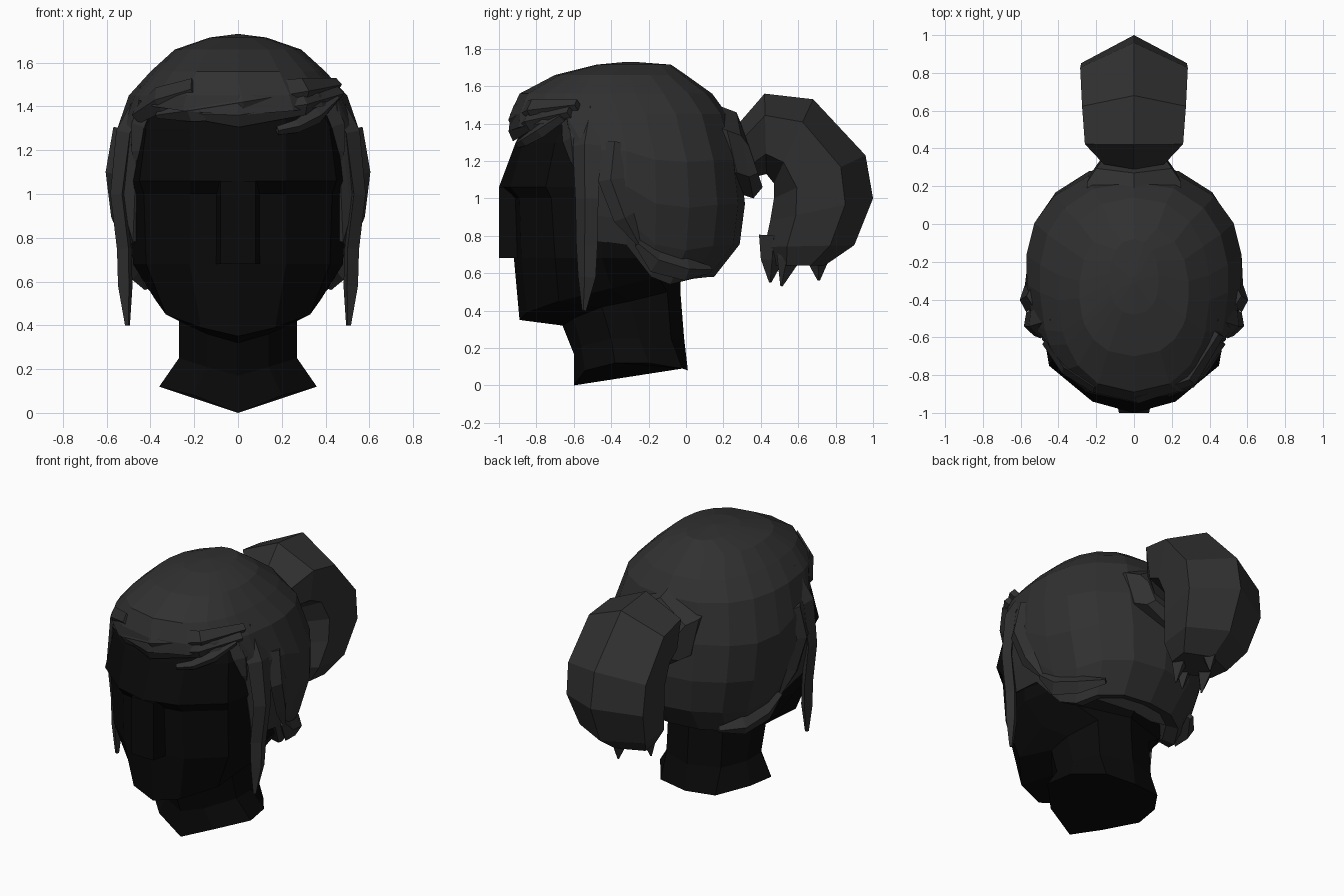
import bpy, math
from mathutils import Vector as V

if "Cube" in bpy.data.objects:
    bpy.data.objects.remove(bpy.data.objects["Cube"])


def material(name, c):
    m = bpy.data.materials.new(name)
    m.diffuse_color = (c, c, c, 1)
    m.use_nodes = True
    m.node_tree.nodes["Principled BSDF"].inputs["Base Color"].default_value = m.diffuse_color
    return m


SKIN, HAIR = material("dark_skin", 0.003), material("dark_hair", 0.03)


def loft(name, rings, mat):
    """Closed skin over rings of equal point count, capped at both ends."""
    n = len(rings[0])
    verts = [p for r in rings for p in r]
    faces = [(i*n+j, i*n+(j+1) % n, (i+1)*n+(j+1) % n, (i+1)*n+j)
             for i in range(len(rings)-1) for j in range(n)]
    faces += [tuple(range(n))[::-1], tuple(range(len(verts)-n, len(verts)))]
    me = bpy.data.meshes.new(name)
    me.from_pydata(verts, [], faces)
    ob = bpy.data.objects.new(name, me)
    bpy.context.collection.objects.link(ob)
    me.materials.append(mat)
    bpy.context.view_layer.objects.active = ob
    bpy.ops.object.mode_set(mode='EDIT')
    bpy.ops.mesh.select_all(action='SELECT')
    bpy.ops.mesh.normals_make_consistent(inside=False)
    bpy.ops.object.mode_set(mode='OBJECT')
    return ob


def mirrored(half):
    """Half outline from front centre to back centre -> full ring."""
    return half + [(-x, y, z) for x, y, z in half[-2:0:-1]]


def level(z, *pts):
    return [(x, y, z) for x, y in pts]


# Head and neck: horizontal rings from collar to crown
head = [
    [(0, -.60, 0), (.2, -.54, .08), (.36, -.38, .12), (.33, -.2, .12), (.2, -.02, .09), (0, .01, .08)],
    [(0, -.60, .17), (.14, -.56, .21), (.27, -.4, .25), (.27, -.25, .25), (.2, -.08, .25), (0, -.01, .25)],
    [(0, -.66, .32), (.14, -.6, .36), (.27, -.45, .42), (.27, -.3, .45), (.2, -.1, .5), (0, -.03, .5)],
    [(0, -.89, .35), (.17, -.85, .39), (.33, -.68, .45), (.38, -.4, .52), (.32, -.15, .58), (0, -.03, .56)],
    level(.68, (0, -.92), (.22, -.88), (.42, -.7), (.48, -.45), (.42, -.1), (0, .1)),
    level(1.0, (0, -.93), (.22, -.89), (.43, -.72), (.49, -.45), (.46, -.1), (0, .2)),
    level(1.06, (0, -1), (.22, -.94), (.45, -.75), (.5, -.45), (.46, -.1), (0, .2)),
    level(1.3, (0, -.91), (.22, -.87), (.42, -.7), (.48, -.45), (.44, -.1), (0, .15)),
    level(1.5, (0, -.8), (.2, -.75), (.32, -.6), (.36, -.45), (.3, -.1), (0, .05)),
]
loft("head", [mirrored(h) for h in head], SKIN)
loft("nose", [mirrored(level(z, (0, -1), (.08, -1), (.1, -.9), (0, -.88))) for z in (.68, 1.06)], SKIN)

# Hair cap: outline per height (z, front y, back y, centre y, half width)
SHAPE = [(.54, -.9, .10, -.25, .42), (.58, -.95, .15, -.25, .43), (.70, -.95, .27, -.25, .48),
         (.86, -.95, .32, -.25, .54), (1.1, -.95, .31, -.25, .585), (1.33, -.95, .26, -.25, .56),
         (1.45, -.94, .22, -.3, .50), (1.56, -.89, .14, -.35, .40), (1.66, -.7, 0, -.36, .29),
         (1.715, -.48, -.08, -.3, .13)]


def cap_point(a, z, s=1.0):
    z0 = min(max(z, SHAPE[0][0]), SHAPE[-1][0])
    i = next(k for k in range(1, len(SHAPE)) if z0 <= SHAPE[k][0])
    lo, hi = SHAPE[i-1], SHAPE[i]
    t = (z0-lo[0])/(hi[0]-lo[0])
    _, f, b, c, w = [p+(q-p)*t for p, q in zip(lo, hi)]
    co, si = math.cos(math.radians(a)), math.sin(math.radians(a))
    sgn = 1 if co > 0 else -1
    y = sgn*abs(co)**.87*((f-c) if co > 0 else (c-b))
    return (s*w*abs(si)**.87, c+s*y, z)


HAIRLINE = [(0, 1.36), (25, 1.38), (45, 1.40), (61, 1.43), (69, .78), (86, .75), (97, .58),
            (115, .54), (135, .57), (158, .58), (180, .58)]
cap = [mirrored([cap_point(a, z+.02, .8) for a, z in HAIRLINE])]
for t in (0, .2, .45, .72, 1):
    cap.append(mirrored([cap_point(a, z+(1.45-z)*t) for a, z in HAIRLINE]))
for z in (1.56, 1.66, 1.715):
    cap.append(mirrored([cap_point(a, z) for a, _ in HAIRLINE]))
cap.append([(x*.1, -.3+(y+.3)*.1, 1.73) for x, y, z in cap[-1]])
loft("hair_cap", cap, HAIR)


def strand(name, path, both=False):
    """Diamond-section lock along (x, y, z, half width, half thickness)."""
    for s in ((1, -1) if both else (1,)):
        pts = [V((s*p[0], p[1], p[2])) for p in path]
        rings = []
        for i, p in enumerate(pts):
            t = (pts[min(i+1, len(pts)-1)]-pts[max(i-1, 0)]).normalized()
            n = V((p.x, p.y+.35, 0))
            n = (n-t*n.dot(t)).normalized()
            b = t.cross(n)*path[i][3]
            n = n*path[i][4]
            rings.append([tuple(q) for q in (p+b, p+n, p-b, p-n)])
        loft(name, rings, HAIR)


# Long locks framing the face, and shorter wisps beside them
strand("side_lock", [(.42, -.50, 1.48, .05, .03), (.52, -.53, 1.28, .08, .04), (.55, -.53, 1.0, .065, .035),
                     (.52, -.53, .75, .06, .035), (.515, -.53, .58, .05, .035), (.505, -.545, .4, .012, .012)], True)
strand("temple_wisp", [(.40, -.62, 1.47, .06, .03), (.46, -.60, 1.32, .07, .03), (.46, -.59, 1.2, .04, .03),
                       (.45, -.56, 1.08, .008, .008)], True)
strand("ear_lock", [(.54, -.38, 1.3, .05, .03), (.575, -.40, 1.1, .07, .03), (.55, -.33, .9, .06, .03),
                    (.51, -.25, .75, .01, .01)], True)
strand("nape_lock", [(.51, -.26, .76, .02, .02), (.47, -.16, .67, .07, .04), (.42, 0, .62, .06, .04),
                     (.33, .13, .62, .02, .02)], True)

# Swept fringe across the forehead
strand("fringe_upper", [(.45, -.58, 1.5, .03, .03), (.30, -.82, 1.47, .06, .04), (.02, -.92, 1.42, .08, .03),
                        (-.22, -.87, 1.38, .05, .03), (-.37, -.76, 1.36, .015, .015)])
strand("fringe_lower", [(.46, -.62, 1.46, .03, .03), (.3, -.84, 1.41, .05, .03), (0, -.925, 1.36, .055, .025),
                        (-.24, -.86, 1.37, .02, .02)])
strand("fringe_tip", [(.44, -.66, 1.44, .03, .03), (.36, -.78, 1.36, .04, .03), (.27, -.86, 1.31, .03, .025),
                      (.18, -.9, 1.29, .02, .015)])
strand("fringe_left", [(-.2, -.87, 1.48, .05, .03), (-.36, -.77, 1.43, .06, .03), (-.46, -.62, 1.36, .04, .03)])


def section(ty, tz, by, bz, w):
    """Six-sided ponytail ring between a top and a bottom point."""
    mix = lambda k: (ty+(by-ty)*k, tz+(bz-tz)*k)
    return mirrored([(0, ty, tz), (w, *mix(.27)), (w*.9, *mix(.75)), (0, by, bz)])


# Hair tie and ponytail
loft("hair_tie", [section(*s) for s in ((.12, 1.52, .24, 1.02, .25), (.19, 1.49, .30, 1.02, .25),
                                        (.27, 1.46, .36, 1.0, .2), (.31, 1.36, .41, 1.06, .17))], HAIR)
loft("ponytail", [section(*s) for s in (
    (.29, 1.41, .39, 1.12, .16), (.42, 1.56, .43, 1.13, .26), (.68, 1.53, .47, 1.08, .275),
    (.96, 1.23, .47, 1.0, .285), (1.0, 1.0, .45, .88, .28), (.90, .75, .42, .74, .24),
    (.74, .64, .47, .64, .17))], HAIR)

# Pointed ends of the ponytail
for x, y, tip_y, tip_z in ((0, .70, .71, .56), (.1, .58, .51, .53), (-.1, .58, .51, .53), (0, .47, .45, .55)):
    strand("ponytail_tip", [(x, y, .8, .08, .08), (x, (y+tip_y)/2, .67, .06, .06), (x, tip_y, tip_z, .006, .006)])
